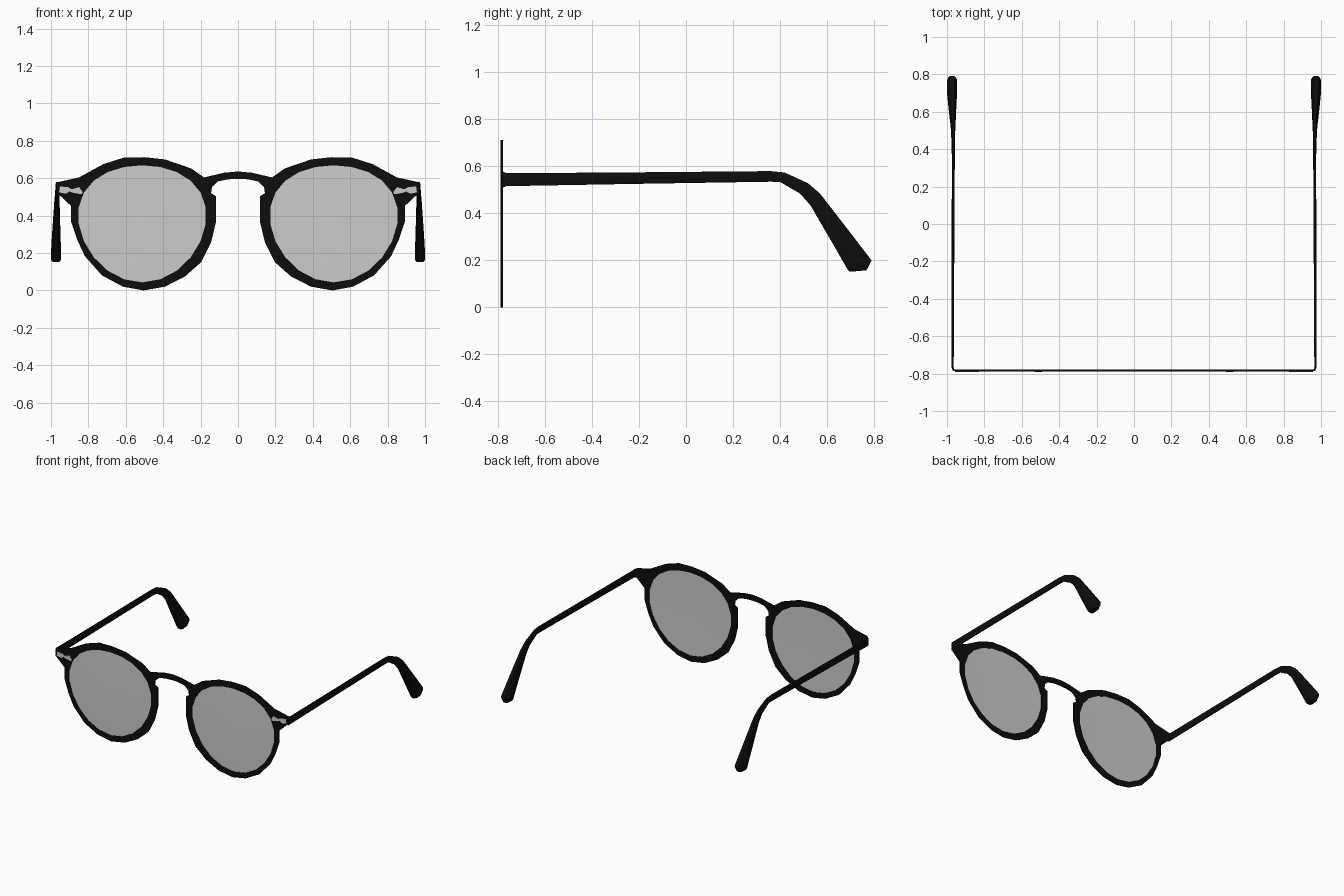
import bpy, bmesh, math
from mathutils import Vector

if "Cube" in bpy.data.objects:
    bpy.data.objects.remove(bpy.data.objects["Cube"])

def material(name, c):
    m = bpy.data.materials.new(name)
    m.diffuse_color = (*c, 1)
    m.use_nodes = True
    m.node_tree.nodes["Principled BSDF"].inputs["Base Color"].default_value = m.diffuse_color
    return m

BLACK = material("black acetate", (0.004, 0.004, 0.004))
GREY = material("light grey", (0.6, 0.6, 0.6))

def add(name, mesh, mat):
    mesh.materials.clear()
    mesh.materials.append(mat)
    ob = bpy.data.objects.new(name, mesh)
    bpy.context.collection.objects.link(ob)
    return ob

def plate(name, outlines, y, half, mat):
    """Flat plate in the xz plane, inner outlines become holes."""
    cu = bpy.data.curves.new(name + "_curve", 'CURVE')
    cu.dimensions, cu.fill_mode, cu.extrude = '2D', 'BOTH', half
    for pts in outlines:
        s = cu.splines.new('POLY')
        s.points.add(len(pts) - 1)
        for p, (a, b) in zip(s.points, pts):
            p.co = (a, b, 0, 1)
        s.use_cyclic_u = True
    tmp = bpy.data.objects.new("tmp", cu)
    bpy.context.collection.objects.link(tmp)
    dg = bpy.context.evaluated_depsgraph_get()
    me = bpy.data.meshes.new_from_object(tmp.evaluated_get(dg))
    bpy.data.objects.remove(tmp)
    for v in me.vertices:
        v.co = (v.co.x, y - v.co.z, v.co.y)
    me.name = name
    return add(name, me, mat)

def lens_outline(side, k=1.0, n=22):
    """Slightly egg-shaped lens opening, fuller at the top."""
    out = []
    for i in range(n):
        a = 2 * math.pi * i / n + math.pi / 2
        s = math.sin(a)
        out.append((side * (0.512 + 0.343 * k * math.cos(a)),
                    0.356 + 0.313 * k * s + 0.045 * (1 - s * s)))
    return out

# Front frame: half outline, mirrored
half = [(0.075, .629), (.182, .604), (.25, .652), (.39, .70), (.5, .712), (.61, .71),
        (.72, .675), (.85, .604), (.958, .58), (.958, .513), (.893, .452), (.893, .369),
        (.861, .273), (.818, .182), (.727, .08), (.615, .02), (.505, 0), (.39, .02),
        (.283, .075), (.198, .15), (.144, .257), (.118, .364), (.118, .503), (.144, .52),
        (.139, .553), (.107, .583), (.053, .594)]
outline = [(0, .636)] + half + [(0, .596)] + [(-x, z) for x, z in reversed(half)]
plate("front_frame", [outline, lens_outline(1), lens_outline(-1)], -0.784, 0.005, BLACK)

def loft(name, rings, mat):
    bm = bmesh.new()
    vs = [[bm.verts.new(p) for p in r] for r in rings]
    n = len(vs[0])
    for a, b in zip(vs, vs[1:]):
        for i in range(n):
            j = (i + 1) % n
            bm.faces.new((a[i], a[j], b[j], b[i]))
    bm.faces.new(vs[0])
    bm.faces.new(vs[-1])
    bmesh.ops.recalc_face_normals(bm, faces=bm.faces)
    me = bpy.data.meshes.new(name)
    bm.to_mesh(me)
    bm.free()
    ob = add(name, me, mat)
    bpy.context.view_layer.objects.active = ob
    bpy.ops.object.select_all(action='DESELECT')
    ob.select_set(True)
    bpy.ops.object.shade_smooth_by_angle(angle=math.radians(40))
    return ob

# Temple stations: top y,z / bottom y,z / centre x / width vector x,y
stations = [
    (-.784, .580, -.784, .513, .945, 0, -.005),
    (-.780, .578, -.780, .511, .966, .004, -.004),
    (-.765, .571, -.765, .516, .970, .006, 0),
    (-.2, .575, -.2, .526, .968, .007, 0),
    (.36, .580, .36, .535, .966, .008, 0),
    (.42, .574, .40, .534, .966, .009, 0),
    (.52, .528, .485, .485, .967, .011, 0),
    (.57, .485, .53, .434, .968, .014, 0),
    (.68, .343, .612, .293, .971, .021, 0),
    (.78, .213, .687, .163, .973, .027, 0),
    (.79, .2, .695, .153, .973, .025, 0),
    (.768, .158, .703, .152, .973, .019, 0)]
# Cross-section with chamfered corners: (width factor, height fraction)
section = [(.55, 1), (1, .85), (1, .15), (.55, 0), (-.55, 0), (-1, .15), (-1, .85), (-.55, 1)]

for side, label in ((1, "right"), (-1, "left")):
    # Temple arm with curled ear tip
    rings = []
    for ty, tz, by, bz, x, wx, wy in stations:
        rings.append([Vector((side * (x + w * wx), by + (ty - by) * h + w * wy,
                              bz + (tz - bz) * h)) for w, h in section])
    loft("temple_" + label, rings, BLACK)

    # Thin, slightly domed lens
    rings = []
    for k, y in ((.04, -.790), (.55, -.7885), (1.015, -.786),
                 (1.015, -.782), (.55, -.784), (.04, -.785)):
        rim = lens_outline(side)
        c = Vector((side * .512, 0, .375))
        rings.append([c + (Vector((px, 0, pz)) - c) * k + Vector((0, y, 0)) for px, pz in rim])
    loft("lens_" + label, rings, GREY)

    # Decorative rivet plate on the end piece
    px = [(.952, .556), (.91, .552), (.888, .541), (.85, .552), (.83, .526), (.836, .514),
          (.88, .521), (.9, .529), (.92, .517), (.957, .524)]
    plate("rivet_plate_" + label, [[(side * a, b) for a, b in px]], -.788, .002, GREY)
